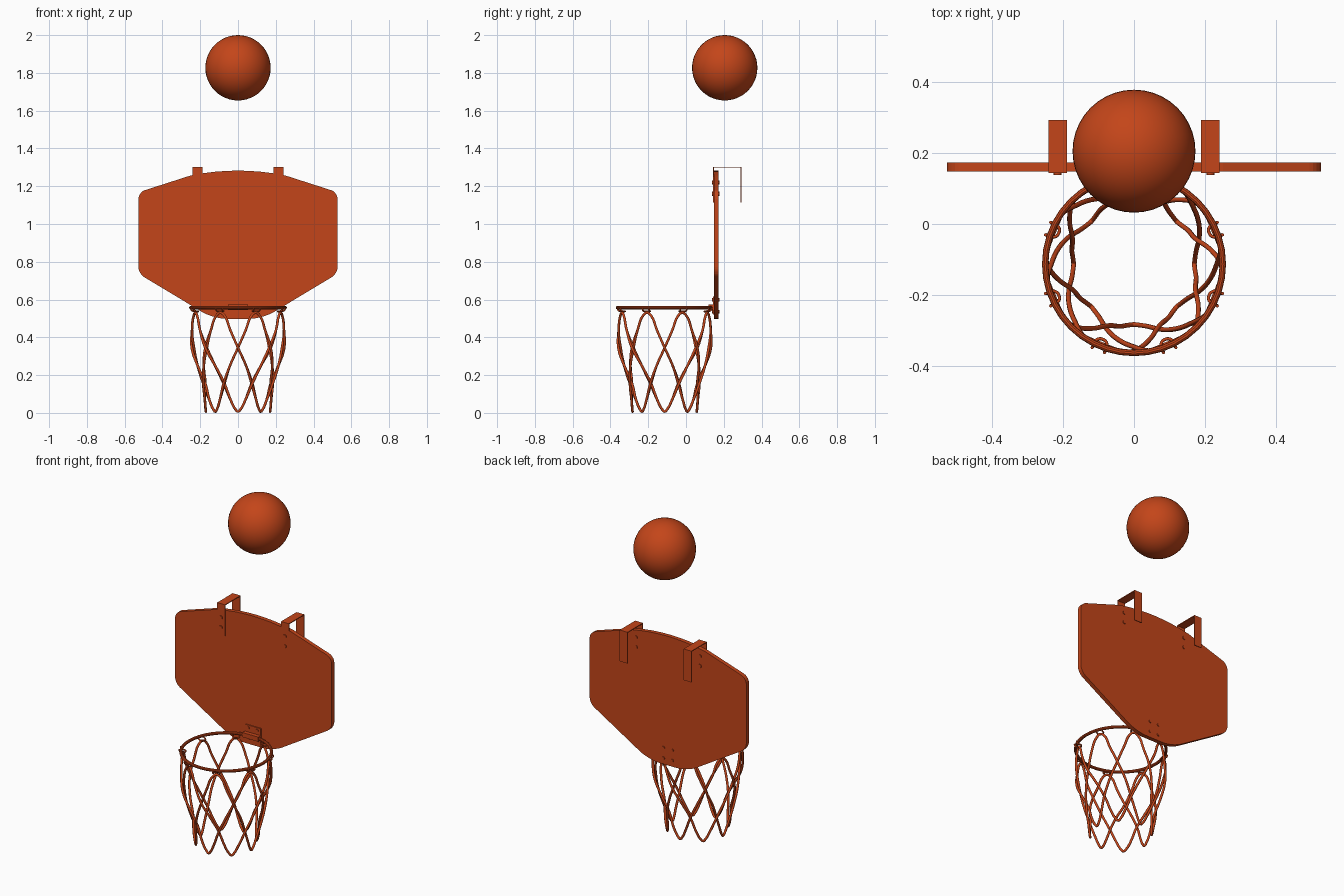
import bpy, bmesh, math
from mathutils import Vector

if "Cube" in bpy.data.objects:
    bpy.data.objects.remove(bpy.data.objects["Cube"])

mat = bpy.data.materials.new("orange_red")
mat.diffuse_color = (0.55, 0.06, 0.01, 1)
mat.use_nodes = True
mat.node_tree.nodes["Principled BSDF"].inputs["Base Color"].default_value = mat.diffuse_color


def finish(name, smooth=True):
    ob = bpy.context.object
    ob.name = name
    ob.data.materials.append(mat)
    if smooth:
        bpy.ops.object.shade_smooth_by_angle()
    return ob


def box(name, lo, hi):
    lo, hi = Vector(lo), Vector(hi)
    bpy.ops.mesh.primitive_cube_add(size=1, location=(lo + hi) / 2)
    bpy.context.object.scale = hi - lo
    return finish(name, False)


def bolt(name, x, z, y0, y1, r=0.011):
    bpy.ops.mesh.primitive_cylinder_add(vertices=12, radius=r, depth=y1 - y0,
                                        location=(x, (y0 + y1) / 2, z),
                                        rotation=(math.pi / 2, 0, 0))
    return finish(name)


def tube(name, pts, radius, closed):
    cu = bpy.data.curves.new(name, 'CURVE')
    cu.dimensions = '3D'
    cu.bevel_depth = radius
    cu.bevel_resolution = 2
    cu.resolution_u = 4
    cu.use_fill_caps = not closed
    sp = cu.splines.new('BEZIER')
    sp.bezier_points.add(len(pts) - 1)
    for bp, p in zip(sp.bezier_points, pts):
        bp.co = p
        bp.handle_left_type = bp.handle_right_type = 'AUTO'
    sp.use_cyclic_u = closed
    ob = bpy.data.objects.new(name, cu)
    bpy.context.collection.objects.link(ob)
    cu.materials.append(mat)
    return ob


RIM_Y, RIM_Z = -0.113, 0.557


def polar(r, a, z, side=0.0):
    # point around the rim axis, with an optional tangential shift
    return (r * math.cos(a) - side * math.sin(a),
            RIM_Y + r * math.sin(a) + side * math.cos(a), z)


# Ball
bpy.ops.mesh.primitive_uv_sphere_add(segments=40, ring_count=24, radius=0.173,
                                     location=(0, 0.205, 1.827))
finish("ball")

# Backboard: half outline mirrored, extruded, with rounded corners
half = [(0.13, 0.498), (0.527, 0.737), (0.527, 1.168), (0.25, 1.257),
        (0.19, 1.268), (0.12, 1.277), (0.06, 1.281)]
outline = half + [(0, 1.283)] + [(-x, z) for x, z in reversed(half)]
bm = bmesh.new()
face = bm.faces.new([bm.verts.new((x, 0.148, z)) for x, z in outline])
ext = bmesh.ops.extrude_face_region(bm, geom=[face])
bmesh.ops.translate(bm, vec=(0, 0.025, 0),
                    verts=[v for v in ext["geom"] if isinstance(v, bmesh.types.BMVert)])
for corner_test, size in ((lambda v: abs(v.x) > 0.5, 0.035), (lambda v: v.z < 0.51, 0.07)):
    edges = [e for e in bm.edges if abs(e.verts[0].co.y - e.verts[1].co.y) > 0.01
             and corner_test(e.verts[0].co)]
    bmesh.ops.bevel(bm, geom=edges, offset=size, segments=5, profile=0.5, affect='EDGES')
bmesh.ops.recalc_face_normals(bm, faces=bm.faces)
me = bpy.data.meshes.new("backboard")
bm.to_mesh(me)
bm.free()
board = bpy.data.objects.new("backboard", me)
bpy.context.collection.objects.link(board)
me.materials.append(mat)

# Over-door hanger straps with bolts
for side, sx in (("left", -0.215), ("right", 0.215)):
    a, b = sx - 0.026, sx + 0.026
    box(f"hanger_front_{side}", (a, 0.144, 1.113), (b, 0.149, 1.303))
    box(f"hanger_top_{side}", (a, 0.144, 1.298), (b, 0.293, 1.303))
    box(f"hanger_back_{side}", (a, 0.288, 1.113), (b, 0.293, 1.303))
    for z in (1.16, 1.22):
        bolt(f"hanger_bolt_{side}", sx, z, 0.138, 0.178)

# Rim ring and its mounting bracket
bpy.ops.mesh.primitive_torus_add(major_radius=0.25, minor_radius=0.009, major_segments=40,
                                 minor_segments=10, location=(0, RIM_Y, RIM_Z))
finish("rim")
box("rim_plate", (-0.053, 0.142, 0.52), (0.053, 0.149, 0.615))
box("rim_arm", (-0.053, 0.118, 0.545), (0.053, 0.146, 0.573))
for x in (-0.03, 0.03):
    for z in (0.535, 0.598):
        bolt("rim_bolt", x, z, 0.138, 0.178, 0.009)

# Net hooks: small wire loops under the rim
for k in range(8):
    a = math.radians(22.5 + 45 * k)
    left = [polar(0.262, a, 0.556, -0.019), polar(0.258, a, 0.543, -0.018),
            polar(0.236, a, 0.538, -0.015)]
    right = [polar(0.236, a, 0.538, 0.015), polar(0.258, a, 0.543, 0.018),
             polar(0.262, a, 0.556, 0.019)]
    tube("net_hook", left + [polar(0.229, a, 0.537)] + right, 0.0045, False)

# Net: one closed cord, eight drops over three turns, (fraction, radius, height)
drop = [(0.0, 0.244, 0.530), (0.08, 0.245, 0.515), (0.19, 0.247, 0.44),
        (0.333, 0.239, 0.345), (0.5, 0.218, 0.25), (0.667, 0.193, 0.155),
        (0.82, 0.179, 0.065), (0.93, 0.172, 0.02), (1.0, 0.170, 0.007)]
weave = {3: 0.006, 5: -0.006}
cord = []
for k in range(8):
    start = math.radians(22.5 + 135 * k)
    for i, (s, r, z) in enumerate(drop):
        cord.append(polar(r + weave.get(i, 0), start + s * math.radians(67.5), z))
    for i in range(len(drop) - 2, 0, -1):
        s, r, z = drop[i]
        cord.append(polar(r - weave.get(i, 0), start + (2 - s) * math.radians(67.5), z))
tube("net_cord", cord, 0.007, True)
